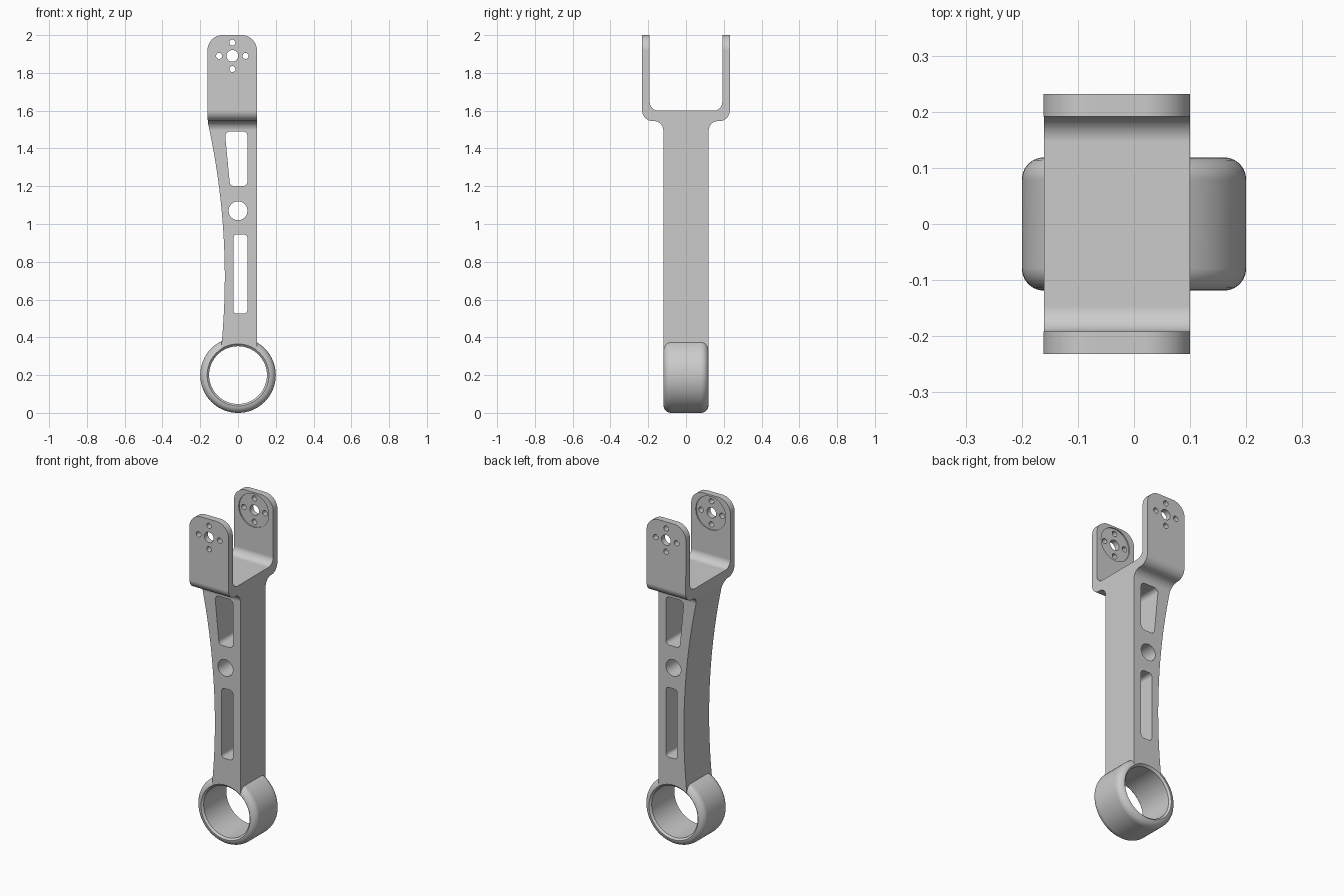
import bpy, bmesh, math
from mathutils import Vector

cube = bpy.data.objects.get("Cube")
if cube:
    bpy.data.objects.remove(cube, do_unlink=True)

colour = (0.6, 0.6, 0.6, 1)
grey = bpy.data.materials.new("plain grey")
grey.use_nodes = True
grey.diffuse_color = colour
grey.node_tree.nodes["Principled BSDF"].inputs["Base Color"].default_value = colour


def rounded(corners, steps=8):
    """Outline from (u, v, radius) corners, each replaced by a tangent arc."""
    out = []
    for i, (u, v, r) in enumerate(corners):
        p = Vector((u, v))
        if r == 0:
            out.append(p)
            continue
        a = (Vector(corners[i - 1][:2]) - p).normalized()
        b = (Vector(corners[(i + 1) % len(corners)][:2]) - p).normalized()
        half = a.angle(b) / 2
        centre = p + (a + b).normalized() * r / math.sin(half)
        reach = r / math.tan(half)
        start, end = p + a * reach - centre, p + b * reach - centre
        for k in range(steps + 1):
            spoke = start.lerp(end, k / steps).normalized()
            out.append(centre + spoke * r)
    return out


def circle(u, v, r, n=32):
    return [Vector((u + r * math.cos(k * math.tau / n), v + r * math.sin(k * math.tau / n)))
            for k in range(n)]


def finish(name, bm):
    bmesh.ops.recalc_face_normals(bm, faces=bm.faces)
    mesh = bpy.data.meshes.new(name)
    bm.to_mesh(mesh)
    bm.free()
    mesh.materials.append(grey)
    obj = bpy.data.objects.new(name, mesh)
    bpy.context.collection.objects.link(obj)
    return obj


def prism(name, outline, axis, depth):
    """Extrude an outline symmetrically along x or y."""
    bm = bmesh.new()
    place = (lambda p: (-depth, p.x, p.y)) if axis == "x" else (lambda p: (p.x, -depth, p.y))
    face = bm.faces.new([bm.verts.new(place(p)) for p in outline])
    ext = bmesh.ops.extrude_face_region(bm, geom=[face], use_keep_orig=True)
    move = Vector((2 * depth, 0, 0)) if axis == "x" else Vector((0, 2 * depth, 0))
    bmesh.ops.translate(bm, vec=move, verts=[g for g in ext["geom"] if isinstance(g, bmesh.types.BMVert)])
    return finish(name, bm)


def lathe(name, half_profile, height, segments=64):
    """Spin (radius, y) points, mirrored in y, around the y axis."""
    profile = half_profile + [(r, -y) for r, y in reversed(half_profile)]
    bm = bmesh.new()
    verts = [bm.verts.new((r, y, height)) for r, y in profile]
    edges = [bm.edges.new(pair) for pair in zip(verts, verts[1:])]
    bmesh.ops.spin(bm, geom=verts + edges, cent=(0, 0, height), axis=(0, 1, 0),
                   angle=math.tau, steps=segments)
    bmesh.ops.remove_doubles(bm, verts=bm.verts, dist=0.0001)
    return finish(name, bm)


def combine(target, tool, operation):
    mod = target.modifiers.new(operation.lower(), "BOOLEAN")
    mod.object, mod.operation, mod.solver = tool, operation, "EXACT"
    bpy.ops.object.select_all(action="DESELECT")
    bpy.context.view_layer.objects.active = target
    target.select_set(True)
    bpy.ops.object.modifier_apply(modifier=mod.name)
    bpy.data.objects.remove(tool, do_unlink=True)


# Fork and arm: side profile, one half mirrored
half = [(0.12, 0.2, 0), (0.12, 1.545, 0.05), (0.232, 1.545, 0.055),
        (0.232, 2.1, 0), (0.192, 2.1, 0), (0.192, 1.6, 0.045)]
side = half + [(-y, z, r) for y, z, r in reversed(half)]
link = prism("fork_link", rounded(side), "x", 0.3)

# Trim to the front outline: straight right edge, bowed left edge, rounded top
bow = [(-0.07 - 0.134 * (z - 0.72) ** 2, z, 0)
       for z in [0.28 + (1.54 - 0.28) * k / 24 for k in range(25)]]
front = bow + [(-0.162, 2.0, 0.08), (0.1, 2.0, 0.08), (0.1, 0.28, 0)]
combine(link, prism("outline_trim", rounded(front), "y", 0.4), "INTERSECT")

# Bearing ring with rounded rims
rim = [(0.16 + 0.04 * math.sin(a), 0.079 + 0.04 * math.cos(a))
       for a in [k * math.pi / 12 for k in range(7)]]
combine(link, lathe("ring_body", [(0, 0.119)] + rim, 0.2), "UNION")
combine(link, lathe("ring_bore", [(0, 0.14), (0.185, 0.14), (0.165, 0.12), (0.153, 0.108)], 0.2),
        "DIFFERENCE")

# Lightening windows in the arm
windows = [
    rounded([(-0.07, 1.49, 0.025), (0.05, 1.49, 0.025), (0.05, 1.2, 0.025), (-0.042, 1.2, 0.025)]),
    circle(0, 1.07, 0.05),
    rounded([(-0.025, 0.945, 0.02), (0.05, 0.945, 0.02), (0.05, 0.525, 0.02), (-0.025, 0.525, 0.02)]),
]
for outline in windows:
    combine(link, prism("window_cut", outline, "y", 0.4), "DIFFERENCE")

# Shallow round seats inside the fork, then the bolt pattern
cx, cz = -0.03, 1.89
combine(link, prism("seat_cut", circle(cx, cz, 0.1, 48), "y", 0.199), "DIFFERENCE")
combine(link, prism("hub_hole", circle(cx, cz, 0.031), "y", 0.4), "DIFFERENCE")
for dx, dz in ((1, 0), (-1, 0), (0, 1), (0, -1)):
    hole = circle(cx + 0.07 * dx, cz + 0.07 * dz, 0.016, 20)
    combine(link, prism("bolt_hole", hole, "y", 0.4), "DIFFERENCE")

# Smooth rounded areas, keep hard edges and flat faces clean
bpy.ops.object.shade_smooth_by_angle(angle=math.radians(30))
weighted = link.modifiers.new("flat_faces", "WEIGHTED_NORMAL")
weighted.keep_sharp = True
